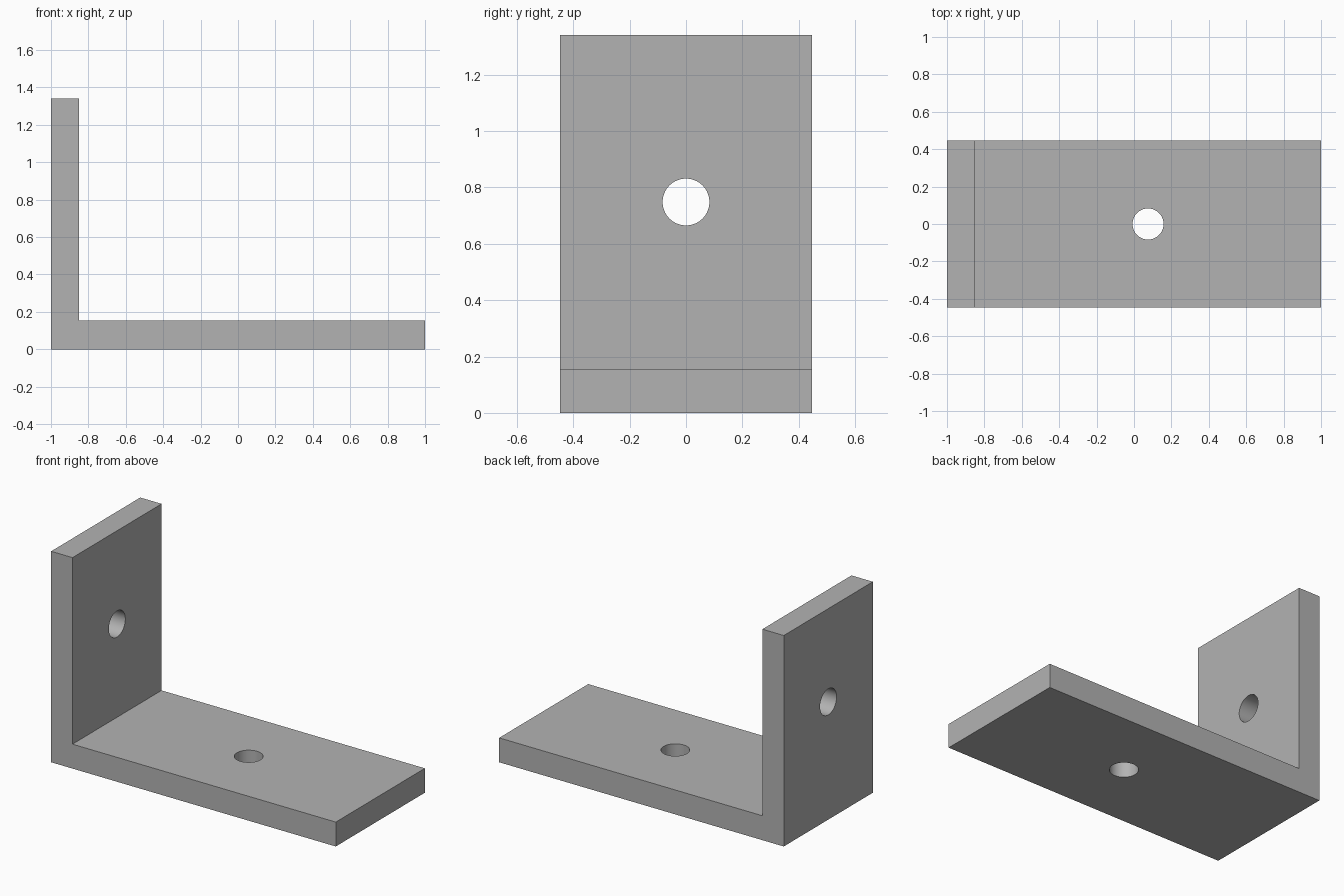
import bpy
import bmesh
from math import pi
from mathutils import Matrix

cube = bpy.data.objects.get("Cube")
if cube:
    bpy.data.objects.remove(cube, do_unlink=True)

HALF_WIDTH = 0.447
HEIGHT = 1.34
WALL = 0.15       # thickness of the upright leg
BASE = 0.155      # thickness of the base leg
HOLE_RADIUS = 0.083

# Plain grey metal
grey = bpy.data.materials.new("grey_metal")
grey.use_nodes = True
colour = (0.45, 0.45, 0.45, 1)
grey.diffuse_color = colour
grey.node_tree.nodes["Principled BSDF"].inputs["Base Color"].default_value = colour


def add_object(name, bm):
    mesh = bpy.data.meshes.new(name)
    bmesh.ops.recalc_face_normals(bm, faces=bm.faces)
    bm.to_mesh(mesh)
    bm.free()
    mesh.materials.append(grey)
    obj = bpy.data.objects.new(name, mesh)
    bpy.context.collection.objects.link(obj)
    return obj


# L-shaped bracket: side profile extruded across the width
profile = [(-1, 0), (1, 0), (1, BASE), (WALL - 1, BASE), (WALL - 1, HEIGHT), (-1, HEIGHT)]
bm = bmesh.new()
face = bm.faces.new([bm.verts.new((x, -HALF_WIDTH, z)) for x, z in profile])
extruded = bmesh.ops.extrude_face_region(bm, geom=[face])["geom"]
verts = [v for v in extruded if isinstance(v, bmesh.types.BMVert)]
bmesh.ops.translate(bm, verts=verts, vec=(0, 2 * HALF_WIDTH, 0))
bracket = add_object("angle_bracket", bm)


# Bolt holes: one through each leg
def drill(name, centre, rotation):
    bm = bmesh.new()
    bmesh.ops.create_cone(bm, cap_ends=True, segments=64, radius1=HOLE_RADIUS,
                          radius2=HOLE_RADIUS, depth=0.4,
                          matrix=Matrix.Translation(centre) @ rotation)
    cutter = add_object(name, bm)
    cutter.hide_render = True
    cut = bracket.modifiers.new(name, "BOOLEAN")
    cut.operation = "DIFFERENCE"
    cut.solver = "EXACT"
    cut.object = cutter
    bpy.context.view_layer.objects.active = bracket
    bpy.ops.object.modifier_apply(modifier=cut.name)
    bpy.data.objects.remove(cutter, do_unlink=True)


drill("base_hole", (0.075, 0, BASE / 2), Matrix())
drill("wall_hole", (WALL / 2 - 1, 0, 0.748), Matrix.Rotation(pi / 2, 4, "Y"))

# Smooth hole walls, crisp edges elsewhere
bpy.ops.object.select_all(action="DESELECT")
bracket.select_set(True)
bpy.context.view_layer.objects.active = bracket
bpy.ops.object.shade_smooth_by_angle(angle=pi / 6)
